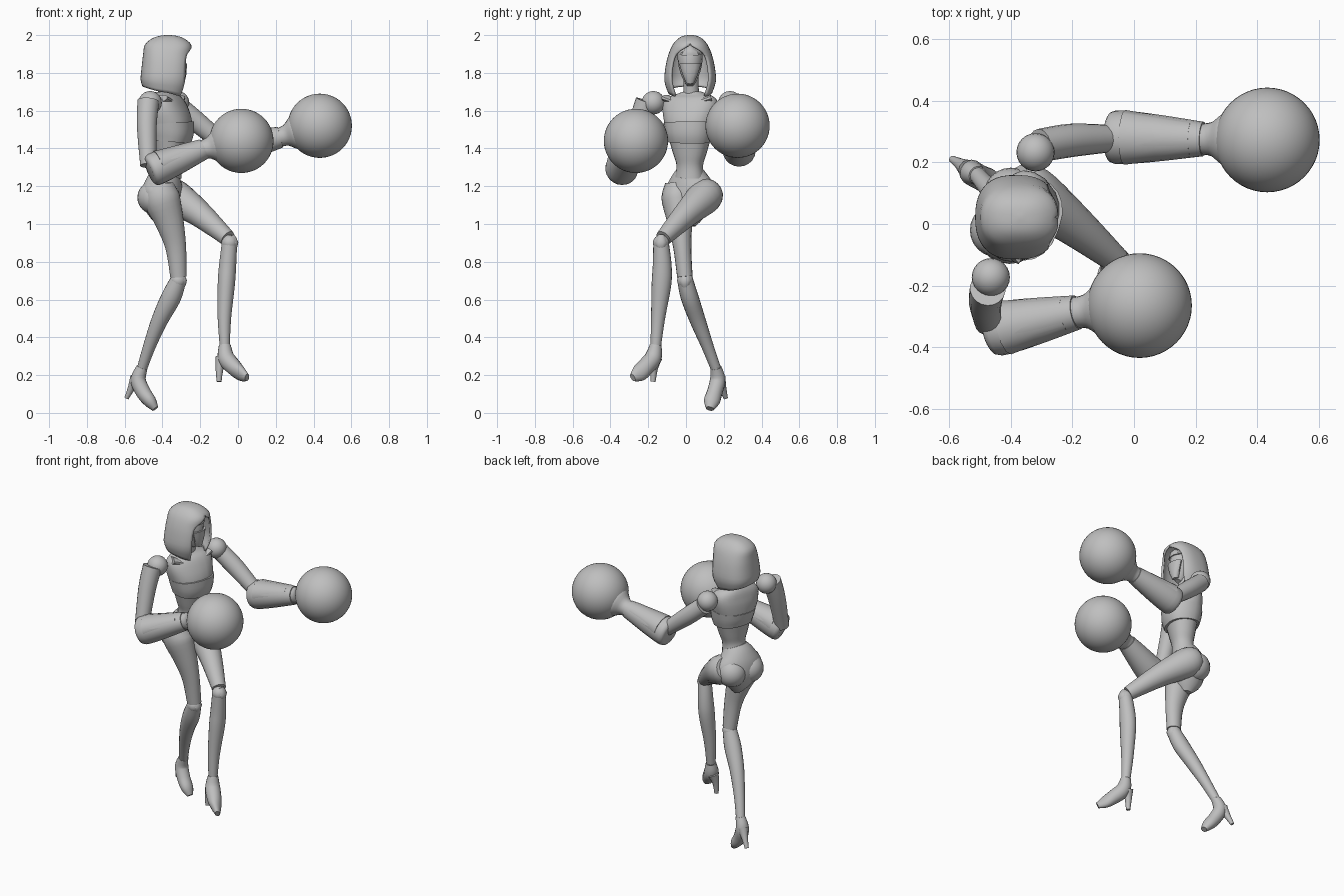
import bpy, bmesh, math
from mathutils import Vector

cube = bpy.data.objects.get("Cube")
if cube:
    bpy.data.objects.remove(cube)

GREY = (0.52, 0.52, 0.52, 1)
grey = bpy.data.materials.new("plain grey")
grey.use_nodes = True
grey.diffuse_color = GREY
grey.node_tree.nodes["Principled BSDF"].inputs["Base Color"].default_value = GREY


def finish(name, bm, angle=38):
    """Turn a bmesh into a grey object, smooth but with kept creases."""
    bmesh.ops.remove_doubles(bm, verts=bm.verts, dist=0.0004)
    bmesh.ops.recalc_face_normals(bm, faces=bm.faces)
    mesh = bpy.data.meshes.new(name)
    bm.to_mesh(mesh)
    bm.free()
    mesh.materials.append(grey)
    mesh.shade_smooth()
    mesh.set_sharp_from_angle(angle=math.radians(angle))
    obj = bpy.data.objects.new(name, mesh)
    bpy.context.scene.collection.objects.link(obj)
    return obj


def ball(name, centre, radius, segments=24):
    bm = bmesh.new()
    bmesh.ops.create_uvsphere(bm, u_segments=segments, v_segments=segments // 2, radius=radius)
    bmesh.ops.translate(bm, verts=bm.verts, vec=centre)
    return finish(name, bm)


def smooth_keys(keys, steps):
    """Catmull-Rom interpolation between section keys."""
    out = []
    last = len(keys) - 1
    for i in range(last):
        a, b, c, d = (keys[max(0, min(last, i + k))] for k in (-1, 0, 1, 2))
        for s in range(steps):
            t = s / steps
            out.append([q + t * (r - p) / 2
                        + t * t * (p - 2.5 * q + 2 * r - s2 / 2)
                        + t ** 3 * (1.5 * (q - r) + (s2 - p) / 2)
                        for p, q, r, s2 in zip(a, b, c, d)])
    return out + [keys[-1]]


def power(v, p):
    return math.copysign(abs(v) ** p, v)


def loft(name, keys, ref=(1, 0, 0), sides=18, steps=4, p=1.0):
    """Skin rings along a path; each key is x, y, z, side radius, ref radius."""
    keys = [list(k) if len(k) == 5 else list(k) + [k[3]] for k in keys]
    rows = smooth_keys(keys, steps)
    points = [Vector(r[:3]) for r in rows]
    bm = bmesh.new()
    rings = []
    for i, row in enumerate(rows):
        along = (points[min(i + 1, len(rows) - 1)] - points[max(i - 1, 0)]).normalized()
        side = along.cross(Vector(ref)).normalized()
        front = side.cross(along)
        ring = []
        for j in range(sides):
            a = math.tau * j / sides
            ring.append(bm.verts.new(points[i] + side * row[3] * power(math.cos(a), p)
                                     + front * row[4] * power(math.sin(a), p)))
        rings.append(ring)
    for low, high in zip(rings, rings[1:]):
        for j in range(sides):
            k = (j + 1) % sides
            bm.faces.new((low[j], low[k], high[k], high[j]))
    bm.faces.new(rings[0])
    bm.faces.new(rings[-1])
    return finish(name, bm)


def facing(degrees):
    a = math.radians(degrees)
    return (math.cos(a), math.sin(a), 0)


# Torso, turned a little towards the right
chest_front = facing(-20)
loft("chest", [(-.355, .02, 1.44, .108, .092), (-.357, .02, 1.52, .132, .11),
               (-.375, .025, 1.61, .152, .095), (-.388, .03, 1.665, .135, .07),
               (-.39, .03, 1.7, .05, .045)], chest_front, 20, p=.85)
loft("bust_plate", [(-.355, .02, 1.435, .115, .1), (-.352, .02, 1.48, .128, .113),
                    (-.355, .02, 1.535, .138, .117)], chest_front, 20, 3, .85)
loft("waist", [(-.37, .02, 1.25, .078, .07), (-.362, .02, 1.31, .07, .063),
               (-.358, .02, 1.37, .088, .073), (-.355, .02, 1.45, .112, .088)],
     chest_front, 20, p=.9)
for sign, side_name in ((-1, "right"), (1, "left")):
    collar = Vector((-.355, .015, 1.66))
    across = Vector((-chest_front[1], chest_front[0], 0)) * sign
    tip = collar + across * .125 + Vector((-.01, 0, .005))
    loft("collar_plate_" + side_name,
         [(*(collar + across * .02 + Vector((.03, -.01, -.03))), .012, .028),
          (*tip, .02, .045)], chest_front, 10, 3)

# Pelvis
hip_front = facing(-25)
loft("pelvis", [(-.385, .03, .99, .02, .03), (-.39, .03, 1.04, .07, .075),
                (-.398, .028, 1.11, .135, .098), (-.397, .026, 1.18, .15, .098),
                (-.387, .022, 1.24, .11, .085), (-.372, .02, 1.285, .074, .066)],
     hip_front, 20)
for side_name, spot in (("right", (-.445, -.02, 1.14)), ("left", (-.4, .095, 1.14))):
    ball("buttock_" + side_name, spot, .088)

# Neck and masked face
loft("neck", [(-.39, .028, 1.66, .05), (-.375, .027, 1.72, .04), (-.365, .025, 1.8, .042)])
loft("head", [(-.325, .022, 1.735, .018, .02), (-.34, .022, 1.775, .042, .05),
              (-.35, .022, 1.84, .062, .072), (-.358, .022, 1.91, .064, .07),
              (-.365, .022, 1.955, .03, .035)])
loft("face_mask", [(-.305, .022, 1.745, .02, .02), (-.3, .022, 1.79, .04, .026),
                   (-.3, .022, 1.85, .058, .03)], sides=12, steps=2)
loft("brow", [(-.31, .022, 1.895, .058, .036), (-.31, .022, 1.915, .04, .036),
              (-.32, .022, 1.94, .008, .02)], sides=10, steps=2)

# Hood: height, centre x, depth, half width, half sweep from the back
hood_rows = smooth_keys([
    (1.7, -.395, .105, .112, 140), (1.76, -.383, .127, .131, 135),
    (1.84, -.377, .126, .123, 134), (1.9, -.374, .122, .108, 142),
    (1.945, -.37, .118, .088, 178), (1.975, -.37, .085, .062, 180),
    (1.99, -.37, .045, .035, 180), (1.995, -.37, 0, 0, 180)], 3)
bm = bmesh.new()
grid = []
for z, x, depth, width, sweep in hood_rows:
    row = []
    for j in range(33):
        a = math.radians(min(sweep, 180)) * (j / 16 - 1)
        droop = .03 * math.cos(a) * max(0, 1.78 - z) / .08
        row.append(bm.verts.new((x - depth * power(math.cos(a), .75),
                                 .022 + width * power(math.sin(a), .85), z + droop)))
    grid.append(row)
for low, high in zip(grid, grid[1:]):
    for j in range(32):
        bm.faces.new((low[j], low[j + 1], high[j + 1], high[j]))
bmesh.ops.dissolve_degenerate(bm, dist=0.0002, edges=bm.edges)
hood = finish("hood", bm, 50)
shell = hood.modifiers.new("cloth thickness", "SOLIDIFY")
shell.thickness = .012
shell.offset = 0

# Arms with round gloves
UP = (0, 0, 1)


def arm(side_name, shoulder, upper, elbow, wrist, glove):
    ball("shoulder_" + side_name, shoulder, .062)
    loft("upper_arm_" + side_name, upper, (1, 0, 0) if side_name == "right" else UP)
    e, w, g = Vector(elbow), Vector(wrist), Vector(glove)
    line = (w - e).normalized()
    loft("forearm_" + side_name, [(*(e - line * .025), .066), (*e, .087),
                                  (*e.lerp(w, .4), .079), (*w, .056)], UP, 20, 3)
    # long guard lying along the outside of the forearm
    lift = Vector((0, 0, .014))
    loft("forearm_guard_" + side_name, [(*(e + line * .03 + lift), .089, .078),
                                        (*(w - line * .04 + lift), .058, .048)], UP, 12, 2)
    pull = (g - w).normalized()
    loft("glove_cuff_" + side_name, [(*(w - pull * .01), .05), (*(w + pull * .03), .056),
                                     (*(w + pull * .07), .086),
                                     (*(w + pull * .1), .09)], UP, 20, 3)
    ball("glove_" + side_name, glove, .17, 48)


arm("right", (-.465, -.173, 1.642),
    [(-.475, -.21, 1.65, .058), (-.483, -.255, 1.52, .053), (-.475, -.32, 1.31, .043)],
    (-.445, -.342, 1.288), (-.185, -.287, 1.395), (.018, -.265, 1.44))
arm("left", (-.32, .233, 1.642),
    [(-.305, .255, 1.615, .054), (-.2, .272, 1.525, .054), (-.06, .278, 1.41, .043)],
    (-.06, .282, 1.388), (.225, .276, 1.46), (.433, .273, 1.52))


# Legs with heeled shoes
def leg(side_name, thigh, shin, shoe, heel):
    loft("thigh_" + side_name, thigh)
    loft("shin_" + side_name, shin)
    knee = Vector(shin[0][:3])
    ball("knee_" + side_name, knee, .043)
    loft("knee_cap_" + side_name, [(*(knee + Vector((.02, 0, -.035))), .018, .014),
                                   (*(knee + Vector((.024, 0, 0))), .034, .024),
                                   (*(knee + Vector((.012, 0, .04))), .018, .014)],
         sides=10, steps=2)
    # ankle collar where the shoe begins
    ankle = Vector(shin[-1][:3])
    loft("ankle_" + side_name, [shin[-1], (*Vector(shoe[0][:3]), shoe[0][3])], steps=1)
    loft("shoe_" + side_name, shoe, sides=16)
    loft("heel_" + side_name, heel, sides=12, steps=2)


leg("right",
    [(-.41, -.05, 1.22, .06, .07), (-.405, -.045, 1.14, .085, .098),
     (-.365, -.033, 1.02, .068, .078), (-.33, -.02, .88, .048, .056),
     (-.315, -.006, .72, .041, .044)],
    [(-.317, -.004, .7, .042, .043), (-.355, .02, .61, .047, .053),
     (-.415, .062, .49, .042, .044), (-.47, .115, .35, .032, .033),
     (-.508, .158, .235, .027, .027)],
    [(-.508, .158, .24, .03), (-.528, .168, .175, .041, .04), (-.502, .152, .11, .041, .04),
     (-.465, .136, .06, .042, .034), (-.438, .127, .022, .022, .018)],
    [(-.54, .178, .185, .032), (-.565, .195, .13, .019), (-.59, .21, .078, .012)])
leg("left",
    [(-.385, .125, 1.175, .07), (-.335, .1, 1.145, .092), (-.2, 0, 1.05, .069),
     (-.055, -.12, .925, .043)],
    [(-.045, -.132, .9, .041), (-.055, -.126, .78, .05, .046), (-.062, -.13, .68, .052, .046),
     (-.072, -.148, .5, .037, .036), (-.07, -.16, .355, .028, .027)],
    [(-.07, -.16, .36, .031), (-.062, -.175, .29, .046, .045), (-.02, -.217, .24, .046, .042),
     (.015, -.25, .208, .044, .03), (.048, -.282, .187, .022, .015)],
    [(-.085, -.16, .29, .034), (-.098, -.17, .235, .021), (-.1, -.174, .165, .013)])
